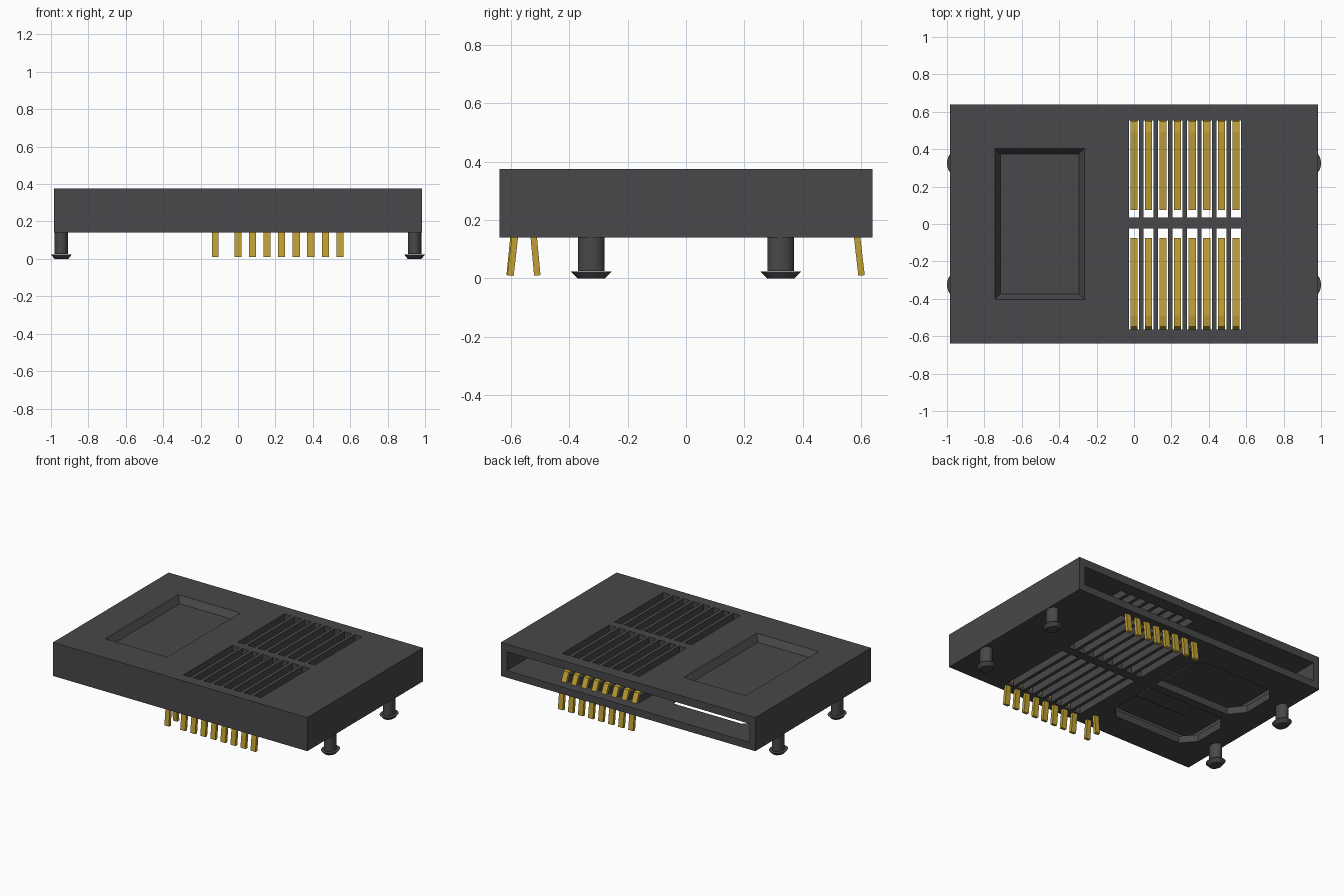
import bpy, bmesh, math
from mathutils import Matrix, Vector

if "Cube" in bpy.data.objects:
    bpy.data.objects.remove(bpy.data.objects["Cube"])


def material(name, rgb):
    m = bpy.data.materials.new(name)
    m.diffuse_color = (*rgb, 1)
    m.use_nodes = True
    m.node_tree.nodes["Principled BSDF"].inputs["Base Color"].default_value = m.diffuse_color
    return m


GREY = material("dark grey plastic", (0.065, 0.064, 0.07))
GOLD = material("gold metal", (0.52, 0.35, 0.035))


def finish(name, bm, mat):
    bmesh.ops.recalc_face_normals(bm, faces=bm.faces)
    me = bpy.data.meshes.new(name)
    bm.to_mesh(me)
    bm.free()
    me.materials.append(mat)
    ob = bpy.data.objects.new(name, me)
    bpy.context.collection.objects.link(ob)
    return ob


def prism(bm, low, high, z0, z1):
    """Solid between two outlines with equal point counts."""
    a = [bm.verts.new((x, y, z0)) for x, y in low]
    b = [bm.verts.new((x, y, z1)) for x, y in high]
    bm.faces.new(a[::-1])
    bm.faces.new(b)
    n = len(a)
    for i in range(n):
        j = (i + 1) % n
        bm.faces.new((a[i], a[j], b[j], b[i]))


def rect(x0, x1, y0, y1):
    return [(x0, y0), (x1, y0), (x1, y1), (x0, y1)]


def box(bm, x0, x1, y0, y1, z0, z1):
    prism(bm, rect(x0, x1, y0, y1), rect(x0, x1, y0, y1), z0, z1)


def cut(target, bm):
    """Boolean subtract, applied, with the cutter removed."""
    cutter = finish("cutter", bm, GREY)
    cutter.hide_render = True
    mod = target.modifiers.new("cut", 'BOOLEAN')
    mod.operation, mod.object, mod.solver = 'DIFFERENCE', cutter, 'EXACT'
    bpy.context.view_layer.objects.active = target
    bpy.ops.object.modifier_apply(modifier="cut")
    bpy.data.objects.remove(cutter)


COLUMNS = [i * 0.0778 for i in range(8)]

# Housing shell
bm = bmesh.new()
box(bm, -0.985, 0.985, -0.64, 0.64, 0.14, 0.375)
housing = finish("housing", bm, GREY)

# Card cavity, open at the back
bm = bmesh.new()
box(bm, -0.94, 0.94, -0.59, 0.8, 0.19, 0.32)
cut(housing, bm)

# Contact slots through top and floor
bm = bmesh.new()
for x in COLUMNS:
    for y0, y1 in ((0.035, 0.553), (-0.563, -0.025)):
        box(bm, x - 0.027, x + 0.027, y0, y1, 0.1, 0.45)
cut(housing, bm)

# Chamfered floor windows
bm = bmesh.new()
for s in (-1, 1):
    out = [(-0.15, 0.03), (-0.74, 0.03), (-0.82, 0.13), (-0.82, 0.35),
           (-0.74, 0.44), (-0.22, 0.44), (-0.15, 0.37)]
    out = [(x, y * s) for x, y in out]
    prism(bm, out, out, 0.1, 0.25)
cut(housing, bm)

# Tapered label recess in the top
bm = bmesh.new()
prism(bm, rect(-0.715, -0.295, -0.375, 0.375), rect(-0.745, -0.265, -0.405, 0.405), 0.33, 0.376)
cut(housing, bm)

# Underside of the recess, hanging below the ceiling
bm = bmesh.new()
prism(bm, rect(-0.69, -0.32, -0.35, 0.35), rect(-0.745, -0.265, -0.405, 0.405), 0.285, 0.322)
finish("recess_underside", bm, GREY)


def strip(bm, x, path, width, t):
    """Bent flat strip following a (y, z) path at a fixed x."""
    pts = [Vector(p) for p in path]
    rings = []
    for i, p in enumerate(pts):
        d = (pts[min(i + 1, len(pts) - 1)] - pts[max(i - 1, 0)]).normalized()
        n = Vector((-d.y, d.x)) * t / 2
        rings.append([bm.verts.new((x + sx * width / 2, q.x, q.y))
                      for sx, q in ((-1, p - n), (1, p - n), (1, p + n), (-1, p + n))])
    for a, b in zip(rings, rings[1:]):
        for i in range(4):
            j = (i + 1) % 4
            bm.faces.new((a[i], a[j], b[j], b[i]))
    bm.faces.new(rings[0])
    bm.faces.new(rings[-1])


# Spring contacts with legs, one row per side
for name, s in (("rear_contacts", 1), ("front_contacts", -1)):
    bm = bmesh.new()
    for x in COLUMNS:
        path = [(0.075, 0.21), (0.49, 0.25), (0.54, 0.245), (0.587, 0.14), (0.602, 0.01)]
        strip(bm, x, [(y * s, z) for y, z in path], 0.038, 0.022)
    finish(name, bm, GOLD)

# Detection switch pins
bm = bmesh.new()
strip(bm, -0.122, [(-0.586, 0.2), (-0.592, 0.14), (-0.605, 0.01)], 0.034, 0.022)
strip(bm, -0.122, [(-0.527, 0.2), (-0.522, 0.14), (-0.51, 0.01)], 0.034, 0.022)
finish("switch_pins", bm, GOLD)

# Oval snap-in mounting posts
PROFILE = [(0.66, 0.0), (1.0, 0.024), (0.65, 0.025), (0.65, 0.15)]
for sx, nx in ((-1, "left"), (1, "right")):
    for sy, ny in ((-1, "front"), (1, "rear")):
        bm = bmesh.new()
        for (r0, z0), (r1, z1) in ((PROFILE[0], PROFILE[1]), (PROFILE[2], PROFILE[3])):
            loops = [[(sx * 0.944 + 0.056 * r * math.cos(a), sy * 0.325 + 0.07 * r * math.sin(a))
                      for a in (math.tau * k / 24 for k in range(24))] for r in (r0, r1)]
            prism(bm, loops[0], loops[1], z0, z1)
        post = finish(f"{nx}_{ny}_post", bm, GREY)
        bpy.ops.object.select_all(action='DESELECT')
        post.select_set(True)
        bpy.context.view_layer.objects.active = post
        bpy.ops.object.shade_smooth_by_angle(angle=math.radians(35))
